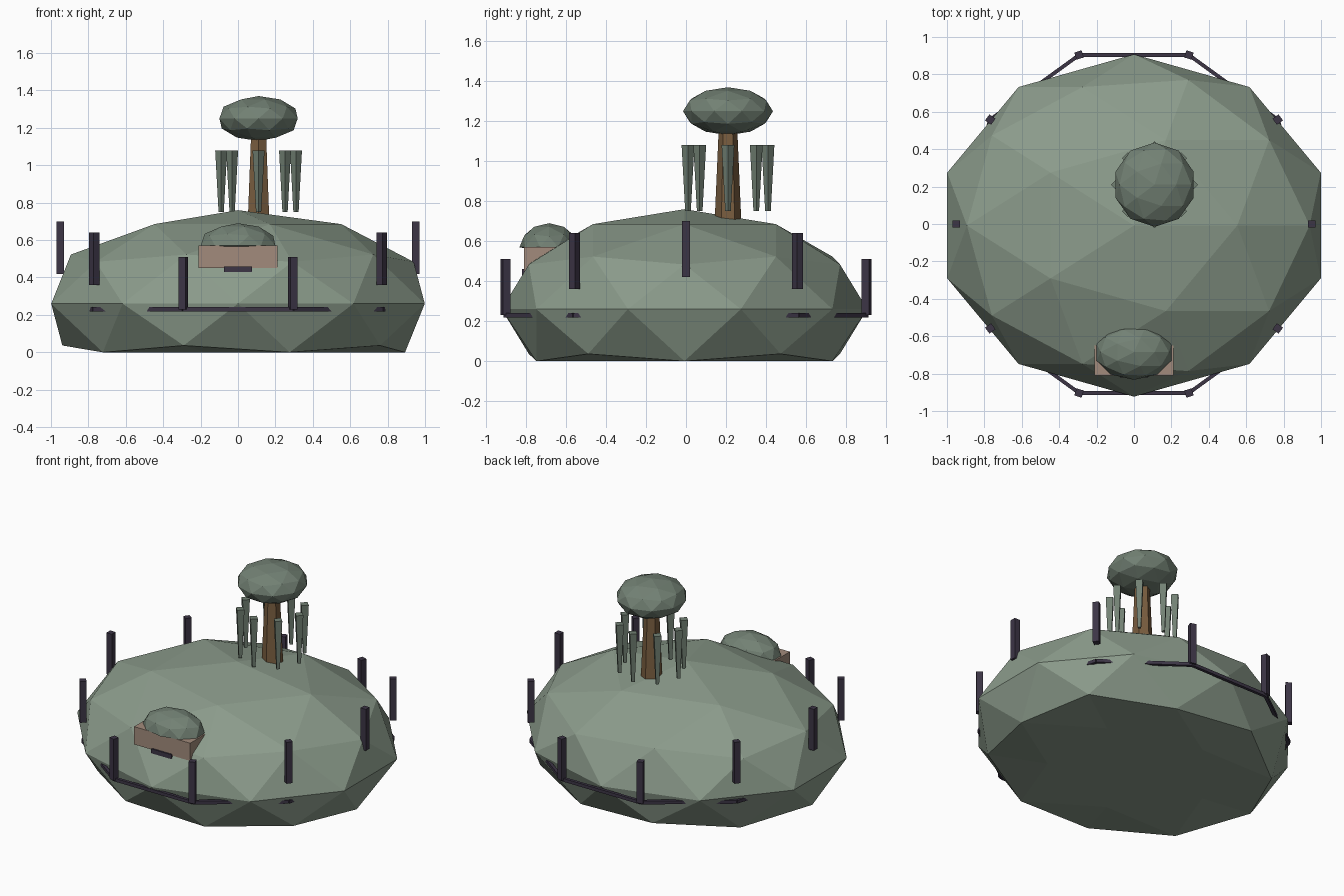
import bpy, math
from math import sin, cos, pi
from mathutils import Vector

if "Cube" in bpy.data.objects:
    bpy.data.objects.remove(bpy.data.objects["Cube"])


def material(name, rgb):
    m = bpy.data.materials.new(name)
    m.diffuse_color = (*rgb, 1)
    m.use_nodes = True
    m.node_tree.nodes["Principled BSDF"].inputs["Base Color"].default_value = m.diffuse_color
    return m


MOSS = material("moss", (0.26, 0.33, 0.26))
LEAF = material("leaf", (0.17, 0.22, 0.175))
BARK = material("bark", (0.19, 0.11, 0.05))
CLAY = material("clay", (0.36, 0.26, 0.20))
DARK = material("dark_wood", (0.045, 0.035, 0.06))


def finish(name, mat):
    o = bpy.context.object
    o.name = name
    o.data.materials.append(mat)
    return o


def blob(name, centre, radii, mat, floor=None):
    """Low-poly ellipsoid, optionally flattened below a given height."""
    bpy.ops.mesh.primitive_ico_sphere_add(subdivisions=2, radius=1)
    o = finish(name, mat)
    for v in o.data.vertices:
        p = Vector(centre) + Vector(a * b for a, b in zip(v.co, radii))
        if floor is not None:
            p.z = max(p.z, floor)
        v.co = p
    return o


def box(name, centre, size, mat, turn=0):
    bpy.ops.mesh.primitive_cube_add(size=1, location=centre, rotation=(0, 0, turn))
    o = finish(name, mat)
    o.scale = size
    return o


def taper(name, x, y, z0, z1, r0, r1, sides, mat):
    bpy.ops.mesh.primitive_cone_add(vertices=sides, radius1=r0, radius2=r1,
                                    depth=z1 - z0, location=(x, y, (z0 + z1) / 2))
    return finish(name, mat)


# Flat-bottomed mound
blob("mound", (0, -0.008, 0.26), (1.05, 0.915, 0.5), MOSS, floor=0)

# Tree: trunk, crown and a ring of hanging fronds
TX, TY = 0.11, 0.21
taper("trunk", TX, TY, 0.69, 1.17, 0.067, 0.046, 6, BARK)
blob("crown", (TX, TY, 1.25), (0.22, 0.225, 0.12), LEAF)
for i in range(8):
    a = i * pi / 4
    taper(f"frond_{i}", TX + 0.2 * cos(a), TY + 0.2 * sin(a),
          0.75, 1.08, 0.014, 0.032, 4, LEAF)

# Small hut set into the front slope
box("hut_wall", (0, -0.68, 0.51), (0.42, 0.26, 0.12), CLAY)
blob("hut_roof", (0, -0.685, 0.57), (0.21, 0.148, 0.12), LEAF, floor=0.565)
box("hut_step", (0, -0.76, 0.445), (0.15, 0.12, 0.03), DARK)

# Fence: ten posts following the slope, joined by a level rail
R, N = 0.95, 10
post_base = {0: 0.42, 1: 0.36, 2: 0.23}
for i in range(N):
    a = 2 * pi * i / N
    k = min(i % 5, 5 - i % 5)
    box(f"fence_post_{i}", (R * cos(a), R * sin(a), post_base[k] + 0.14),
        (0.04, 0.04, 0.28), DARK, a)
    b = a + pi / N
    r = R * cos(pi / N)
    box(f"fence_rail_{i}", (r * cos(b), r * sin(b), 0.23),
        (0.02, 2 * R * sin(pi / N), 0.022), DARK, b)
